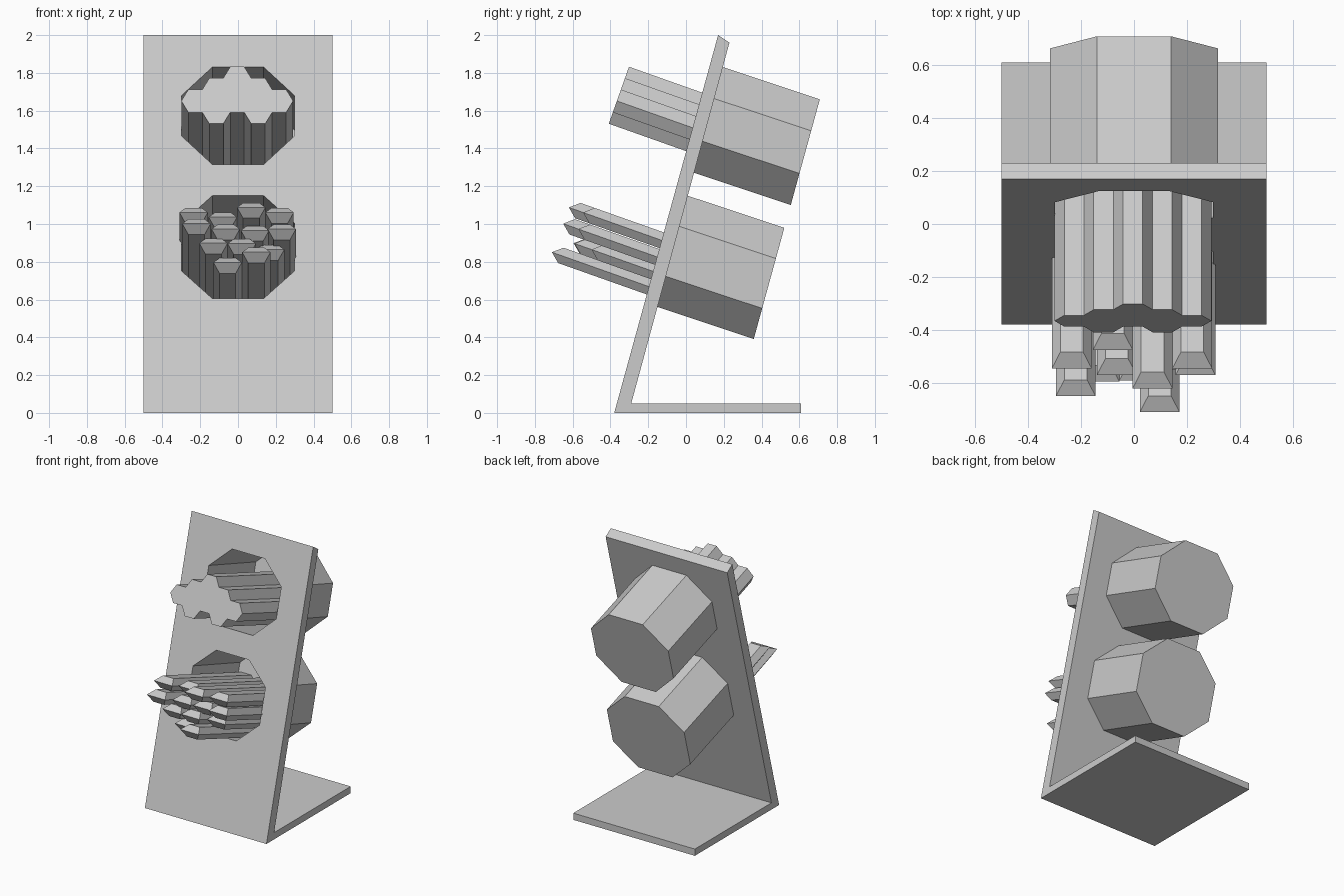
import bpy, bmesh, math

if "Cube" in bpy.data.objects:
    bpy.data.objects.remove(bpy.data.objects["Cube"])

# Directions in the (y, z) plane
PANEL = (0.265, 0.964)      # up the leaning panel
CUP = (0.949, -0.316)       # into the cups
TILT_IN = (0.943, -0.334)   # along the held sticks
TILT_UP = (0.334, 0.943)    # across the held sticks


def make_object(name, loops, closed_ring=False):
    """Bridge a list of matching point loops and cap both ends."""
    bm = bmesh.new()
    rings = [[bm.verts.new(p) for p in loop] for loop in loops]
    n = len(rings[0])
    for a, b in zip(rings, rings[1:]):
        for i in range(n):
            j = (i + 1) % n
            bm.faces.new((a[i], a[j], b[j], b[i]))
    if closed_ring:   # chisel tip: two quads meeting at the middle ridge
        r = rings[0]
        bm.faces.new((r[0], r[1], r[2], r[3]))
        bm.faces.new((r[3], r[4], r[5], r[0]))
    else:
        bm.faces.new(rings[0])
    bm.faces.new(rings[-1])
    bmesh.ops.recalc_face_normals(bm, faces=bm.faces)
    mesh = bpy.data.meshes.new(name)
    bm.to_mesh(mesh)
    bm.free()
    ob = bpy.data.objects.new(name, mesh)
    bpy.context.collection.objects.link(ob)
    return ob


def octagon(centre, t, w, h, m, top):
    """Octagon parallel to the panel, moved t along the cup axis."""
    pts = [(top, h), (w, m), (w, -m), (top, -h),
           (-top, -h), (-w, -m), (-w, m), (-top, h)]
    return [(x, centre[0] + s * PANEL[0] + t * CUP[0],
             centre[1] + s * PANEL[1] + t * CUP[1]) for x, s in pts]


def stick(name, x, u, front, back, w, h, top, setback=0.0):
    """Six-sided stick; setback > 0 gives it a chisel tip."""
    pts = [(w, 0), (top, h), (-top, h), (-w, 0), (-top, -h), (top, -h)]
    loops = []
    for t, cut in ((front, setback), (back, 0)):
        loop = []
        for px, pu in pts:
            tt = t + (cut if pu else 0)
            loop.append((x + px, tt * TILT_IN[0] + (u + pu) * TILT_UP[0],
                         tt * TILT_IN[1] + (u + pu) * TILT_UP[1]))
        loops.append(loop)
    return make_object(name, loops, setback > 0)


# Leaning panel and foot as one bent sheet
profile = [(-0.38, 0), (0.17, 2.0), (0.23, 1.96), (-0.29, 0.05), (0.61, 0.05), (0.61, 0)]
stand = make_object("stand", [[(x, y, z) for y, z in profile] for x in (-0.5, 0.5)])

# Octagonal cups behind the panel, with matching holes through it
for label, centre, h, m in (("upper", (0.122, 1.55), 0.29, 0.117),
                            ("lower", (-0.07, 0.855), 0.305, 0.137)):
    outer = (0.318, h, m, 0.14)
    inner = (0.298, h - 0.022, m - 0.005, 0.135)
    make_object(label + "_cup", [
        octagon(centre, 0.51, *inner), octagon(centre, -0.005, *inner),
        octagon(centre, -0.005, *outer), octagon(centre, 0.537, *outer)])
    cutter = make_object("cutter", [octagon(centre, -0.2, *inner),
                                    octagon(centre, 0.05, *inner)])
    cutter.hide_render = True
    mod = stand.modifiers.new("hole", 'BOOLEAN')
    mod.operation = 'DIFFERENCE'
    mod.solver = 'EXACT'
    mod.object = cutter
    bpy.context.view_layer.objects.active = stand
    bpy.ops.object.modifier_apply(modifier=mod.name)
    bpy.data.objects.remove(cutter)

# Upper bundle: flat-ended hexagonal sticks packed as a honeycomb
R, H = 0.074, 0.064
for col, row in ((0, 1.5), (0, -0.5), (-1, 0.5), (-1, -1.5),
                 (1, 0.5), (1, -1.5), (-2, -0.5), (2, -0.5)):
    stick("flat_stick", col * 1.5 * R - 0.004, 1.466 + row * H, -0.896, 0.08,
          R, H, R / 2)

# Lower bundle: chisel-tipped sticks in rows, each (x, y of the tip)
rows = [(0.818, [(-0.235, -0.545), (-0.08, -0.475), (0.07, -0.62), (0.22, -0.545)]),
        (0.727, [(-0.22, -0.65), (-0.065, -0.57), (0.09, -0.55), (0.232, -0.57)]),
        (0.648, [(-0.13, -0.595), (0.02, -0.59), (0.17, -0.50)]),
        (0.5645, [(-0.055, -0.557), (0.097, -0.71)])]
for u, sticks in rows:
    for x, y in sticks:
        stick("chisel_stick", x, u, (y - u * TILT_UP[0]) / TILT_IN[0], 0.16,
              0.075, 0.043, 0.043, 0.05)
